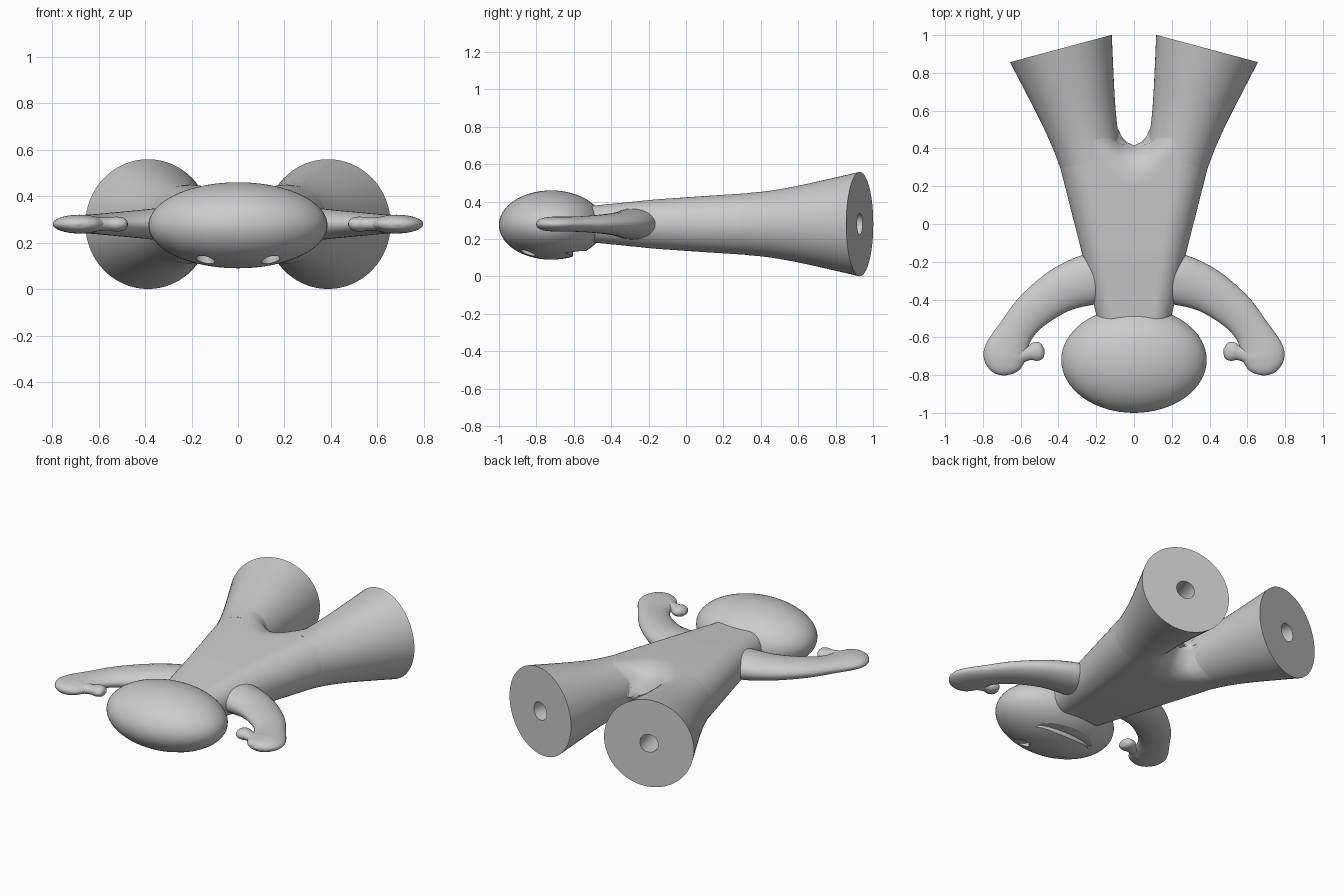
import bpy, bmesh
from math import sin, cos, pi, sqrt, radians
from mathutils import Vector

if "Cube" in bpy.data.objects:
    bpy.data.objects.remove(bpy.data.objects["Cube"])

ZC = 0.28  # height of the figure's mid plane


def finish(name, bm, mirror=True, angle=40):
    bmesh.ops.remove_doubles(bm, verts=bm.verts, dist=1e-5)
    bmesh.ops.recalc_face_normals(bm, faces=bm.faces)
    me = bpy.data.meshes.new(name)
    bm.to_mesh(me)
    bm.free()
    ob = bpy.data.objects.new(name, me)
    bpy.context.collection.objects.link(ob)
    bpy.ops.object.select_all(action='DESELECT')
    ob.select_set(True)
    bpy.context.view_layer.objects.active = ob
    bpy.ops.object.shade_smooth_by_angle(angle=radians(angle))
    if mirror:
        ob.modifiers.new("Mirror", 'MIRROR').merge_threshold = 0.0005
    return ob


def loft(name, rings, **kw):
    """Skin a list of equal-length closed rings and cap both ends."""
    bm = bmesh.new()
    vs = [[bm.verts.new(p) for p in r] for r in rings]
    n = len(vs[0])
    for a, b in zip(vs, vs[1:]):
        for i in range(n):
            j = (i + 1) % n
            bm.faces.new((a[i], a[j], b[j], b[i]))
    bm.faces.new(vs[0][::-1])
    bm.faces.new(vs[-1])
    return finish(name, bm, **kw)


def spline(keys, steps):
    """Catmull-Rom through tuples."""
    k = [Vector(p) for p in keys]
    k = [2 * k[0] - k[1]] + k + [2 * k[-1] - k[-2]]
    out = []
    for i in range(1, len(k) - 2):
        a, b, c, d = k[i - 1:i + 3]
        for s in range(steps):
            t = s / steps
            out.append(0.5 * (2 * b + (c - a) * t + (2 * a - 5 * b + 4 * c - d) * t * t
                              + (3 * b - a - 3 * c + d) * t ** 3))
    return out + [k[-2]]


def limb(name, keys, n=32):
    """Elliptical tube in the mid plane; keys are x, y, half width, half thickness."""
    pts = spline(keys, 6)
    rings = []
    for i, p in enumerate(pts):
        q, r = pts[max(i - 1, 0)], pts[min(i + 1, len(pts) - 1)]
        t = Vector((r[0] - q[0], r[1] - q[1])).normalized()
        w, h = max(p[2], 0.002), max(p[3], 0.002)
        rings.append([(p[0] - t.y * w * cos(a), p[1] + t.x * w * cos(a), ZC + h * sin(a))
                      for a in (2 * pi * j / n for j in range(n))])
    return loft(name, rings, angle=60)


def interp(x, table):
    for (x0, *a), (x1, *b) in zip(table, table[1:]):
        if x <= x1:
            f = (x - x0) / (x1 - x0)
            return [u + (v - u) * f for u, v in zip(a, b)]
    return list(table[-1][1:])


# Torso: rounded slab that divides around a U-shaped crotch (y, radius, edge axis)
TORSO = [(-0.6, 0.088, 0.085), (-0.48, 0.1, 0.1), (-0.16, 0.132, 0.142),
         (0.1, 0.15, 0.19), (0.38, 0.168, 0.243), (0.5, 0.18, 0.275)]


def half_height(x, y, R, ax):
    leg = sqrt(max(R * R - (x - ax) ** 2, 0))
    if x >= ax:
        return leg
    d = sqrt((x / 0.09) ** 2 + ((y - 0.56) / 0.14) ** 2)
    m = min(max((d - 1) / 1.5, 0), 1)
    w = min(max((0.5 - y) / 0.14, 0), 1)
    w = w * w * (3 - 2 * w)
    return leg * (1 - w) + R * sqrt(1 - (1 - m) ** 2) * w


bm = bmesh.new()
ROWS, COLS = 66, 30
grids = {1: [], -1: []}
for r in range(ROWS + 1):
    y = -0.6 + 1.1 * r / ROWS
    R, ax = interp(y, TORSO)
    xin = 0.09 * sqrt(max(1 - ((y - 0.56) / 0.14) ** 2, 0))
    for s in grids:
        row = []
        for c in range(COLS + 1):
            x = xin + (R + ax - xin) * sin(pi / 2 * c / COLS)
            h = half_height(x, y, R, ax)
            if c == COLS or (c == 0 and xin > 0):
                h = 0
            row.append(bm.verts.new((x, y, ZC + s * h)))
        grids[s].append(row)
for s, g in grids.items():
    for a, b in zip(g, g[1:]):
        for i in range(COLS):
            bm.faces.new((a[i], a[i + 1], b[i + 1], b[i])[::s])
finish("torso", bm, angle=60)

# Flared legs with a peg hole in each flat sole (distance from sole, radius)
axis, side = Vector((0.259, 0.966, 0)), Vector((0.966, -0.259, 0))
sole = Vector((0.387, 0.929, ZC))
flare = spline([(0, 0.279), (0.135, 0.249), (0.34, 0.205), (0.5, 0.178), (0.62, 0.166)], 6)
profile = [(0.3, 0.057), (0, 0.057)] + [tuple(p) for p in flare]
loft("leg", [[sole - axis * d + side * r * cos(a) + Vector((0, 0, r * sin(a)))
              for a in (2 * pi * j / 64 for j in range(64))] for d, r in profile])

# Arms with mitten hands and thumbs
limb("arm", [(0.12, -0.28, 0.135, 0.085), (0.24, -0.295, 0.135, 0.08), (0.39, -0.352, 0.118, 0.064),
             (0.535, -0.458, 0.101, 0.05), (0.62, -0.56, 0.093, 0.042), (0.67, -0.655, 0.11, 0.04),
             (0.684, -0.705, 0.114, 0.04), (0.687, -0.76, 0.088, 0.034),
             (0.688, -0.79, 0.052, 0.022), (0.688, -0.803, 0.003, 0.003)])
limb("thumb", [(0.63, -0.70, 0.05, 0.03), (0.56, -0.685, 0.037, 0.028), (0.523, -0.676, 0.05, 0.032),
               (0.49, -0.668, 0.042, 0.026), (0.473, -0.664, 0.003, 0.003)])

# Head
bm = bmesh.new()
bmesh.ops.create_uvsphere(bm, u_segments=64, v_segments=40, radius=1)
for v in bm.verts:
    v.co = Vector((v.co.x * 0.385, v.co.y * 0.28 - 0.72, v.co.z * 0.185 + 0.275))
head = finish("head", bm, mirror=False)


# Eyes and smile recessed into the face, which looks down
def carve(outline, top):
    cut = loft("face_cutter", [[(x, y, z) for x, y in outline] for z in (0.02, top)], mirror=False)
    cut.hide_render = True
    mod = head.modifiers.new("Carve", 'BOOLEAN')
    mod.operation, mod.solver, mod.object = 'DIFFERENCE', 'EXACT', cut
    bpy.context.view_layer.objects.active = head
    bpy.ops.object.modifier_apply(modifier=mod.name)
    bpy.data.objects.remove(cut)


for sx in (-1, 1):
    carve([(sx * 0.14 + 0.04 * cos(a), -0.845 + 0.04 * sin(a))
           for a in (2 * pi * j / 32 for j in range(32))], 0.142)
outer = [(0.2 * cos(pi * j / 24), -0.66 + 0.13 * sin(pi * j / 24)) for j in range(25)]
inner = [(0.2 * cos(pi * j / 24), -0.66 + 0.055 * sin(pi * j / 24)) for j in range(23, 0, -1)]
carve(outer + inner, 0.135)
bpy.ops.object.select_all(action='DESELECT')
head.select_set(True)
bpy.ops.object.shade_smooth_by_angle(angle=radians(40))
